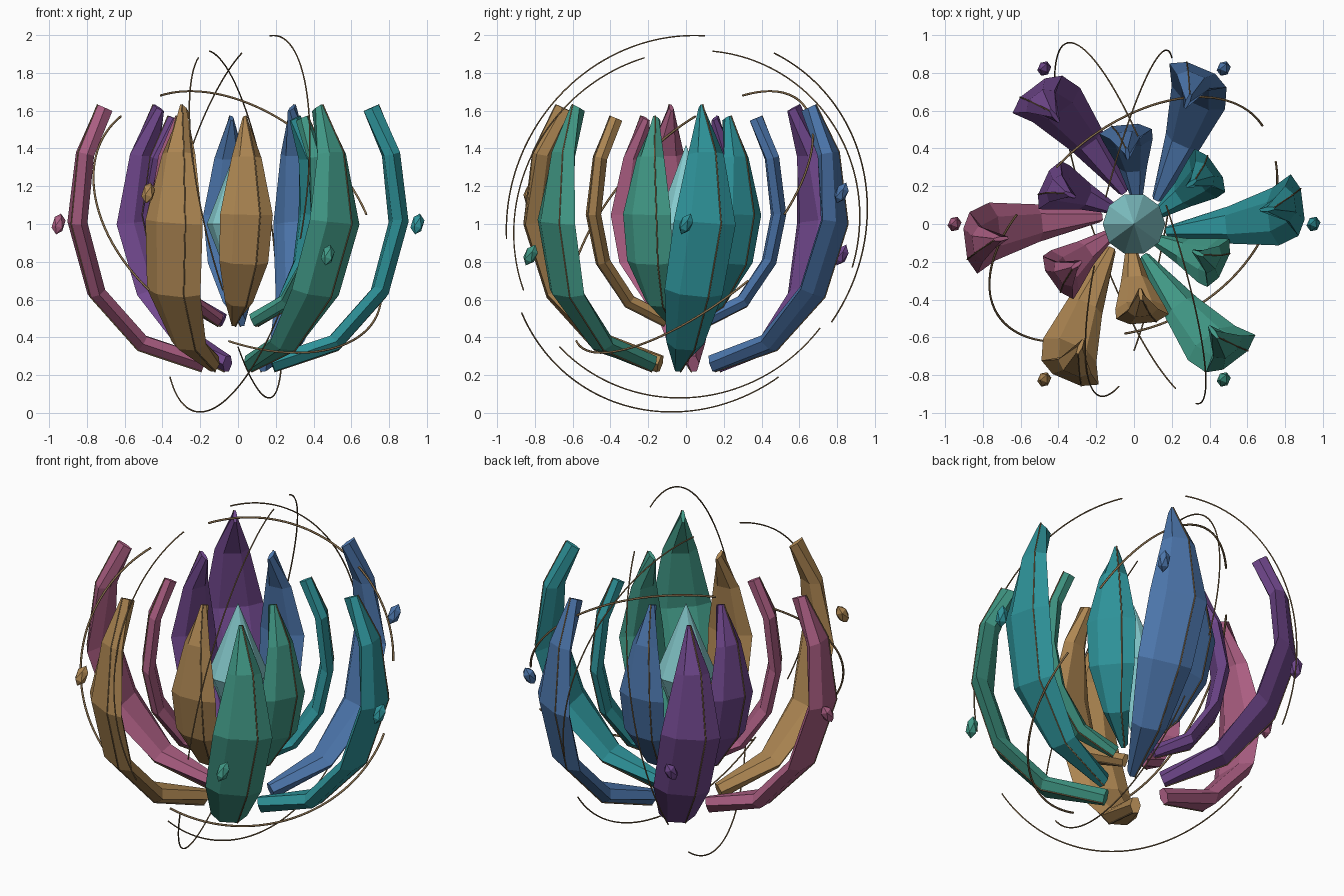
import bpy, bmesh, math
from mathutils import Vector, Matrix

if "Cube" in bpy.data.objects:
    bpy.data.objects.remove(bpy.data.objects["Cube"])


def material(name, rgb):
    m = bpy.data.materials.new(name)
    m.diffuse_color = (*rgb, 1)
    m.use_nodes = True
    m.node_tree.nodes["Principled BSDF"].inputs["Base Color"].default_value = m.diffuse_color
    return m


# Petal colours in order around the flower
COLOURS = [
    material("teal", (0.027, 0.29, 0.32)),
    material("blue", (0.072, 0.18, 0.41)),
    material("purple", (0.165, 0.065, 0.27)),
    material("pink", (0.40, 0.11, 0.22)),
    material("gold", (0.42, 0.24, 0.085)),
    material("green", (0.053, 0.32, 0.24)),
]
PALE = material("pale_teal", (0.24, 0.60, 0.62))
WIRE = material("bronze", (0.25, 0.16, 0.075))


def finish(name, bm, mat):
    bmesh.ops.recalc_face_normals(bm, faces=bm.faces)
    me = bpy.data.meshes.new(name)
    bm.to_mesh(me)
    bm.free()
    me.materials.append(mat)
    ob = bpy.data.objects.new(name, me)
    bpy.context.collection.objects.link(ob)
    return ob


def wire(name, pts, radius):
    cu = bpy.data.curves.new(name, 'CURVE')
    cu.dimensions = '3D'
    cu.bevel_depth = radius
    cu.bevel_resolution = 1
    cu.use_fill_caps = True
    sp = cu.splines.new('POLY')
    sp.points.add(len(pts) - 1)
    for p, co in zip(sp.points, pts):
        p.co = (*co, 1)
    cu.materials.append(WIRE)
    ob = bpy.data.objects.new(name, cu)
    bpy.context.collection.objects.link(ob)


def petal(name, stations, thick, angle, mat):
    """Six-sided tube along a path; stations are (radius, sideways, z, half width)."""
    turn = Matrix.Rotation(angle, 3, 'Z')
    path = [Vector(s[:3]) for s in stations]
    bm = bmesh.new()
    rings = []
    for i, c in enumerate(path):
        along = (path[min(i + 1, len(path) - 1)] - path[max(i - 1, 0)]).normalized()
        lean = math.atan2(c.y, c.x)
        side = Vector((-math.sin(lean), math.cos(lean), 0))
        side = (side - along * side.dot(along)).normalized()
        out = side.cross(along)
        w = stations[i][3]
        rings.append([bm.verts.new(turn @ (c + side * w * math.cos(k * math.pi / 3)
                                           + out * thick * math.sin(k * math.pi / 3)))
                      for k in range(6)])
    for a, b in zip(rings, rings[1:]):
        for k in range(6):
            bm.faces.new((a[k], a[(k + 1) % 6], b[(k + 1) % 6], b[k]))
    bm.faces.new(rings[0])
    bm.faces.new(rings[-1])
    ridge = [r[1].co.copy() for r in rings]
    finish(name, bm, mat)
    wire(name + "_vein", ridge, 0.004)


OUTER = [(.18, -.04, .26, .03), (.51, -.005, .37, .10), (.75, .04, .64, .155),
         (.85, .10, 1.01, .165), (.81, .105, 1.37, .095), (.705, .078, 1.615, .012)]
INNER = [(.10, -.02, .49, .02), (.30, .005, .59, .075), (.44, .03, .80, .13),
         (.49, .045, 1.05, .14), (.455, .045, 1.35, .08), (.37, .035, 1.56, .012)]

for i, mat in enumerate(COLOURS):
    a = i * math.pi / 3
    petal(f"outer_petal_{mat.name}", OUTER, .05, a, mat)
    petal(f"inner_petal_{mat.name}", INNER, .04, a + math.pi / 6, mat)

    # Small floating gem outside each outer petal
    bm = bmesh.new()
    bmesh.ops.create_icosphere(bm, subdivisions=1, radius=1)
    place = (Matrix.Translation((.95 * math.cos(a), .95 * math.sin(a), 1 + .19 * math.sin(2 * a)))
             @ Matrix.Rotation(math.radians(-25), 4, 'X') @ Matrix.Rotation(math.radians(12), 4, 'Y')
             @ Matrix.Diagonal((.036, .036, .062, 1)))
    bmesh.ops.transform(bm, matrix=place, verts=bm.verts)
    finish(f"gem_{mat.name}", bm, mat)

# Central crystal: ten-sided double pyramid
bm = bmesh.new()
waist = [bm.verts.new((.165 * math.cos(k * math.pi / 5), .165 * math.sin(k * math.pi / 5), 1.0))
         for k in range(10)]
for z in (1.42, .58):
    tip = bm.verts.new((0, 0, z))
    for k in range(10):
        bm.faces.new((waist[k], waist[(k + 1) % 10], tip))
finish("central_crystal", bm, PALE)


def arc(p, q, r, steps=48):
    """Points on the circle through p, q, r, running from p to r past q."""
    p, q, r = Vector(p), Vector(q), Vector(r)
    u, v = q - p, r - p
    n = u.cross(v)
    c = p + (v.length_squared * n.cross(u) + u.length_squared * v.cross(n)) / (2 * n.length_squared)
    n.normalize()
    x = p - c
    y = n.cross(x)
    total = math.atan2((r - c).dot(y), (r - c).dot(x)) % (2 * math.pi)
    return [c + x * math.cos(total * i / steps) + y * math.sin(total * i / steps)
            for i in range(steps + 1)]


# Thin orbit wires: three large, three medium, three small
ORBITS = [
    ((.17, .10, 1.996), (.36, -.63, 1.72), (.33, -.95, .92)),
    ((.02, .466, 1.905), (-.34, .96, 1.08), (-.42, .77, .48)),
    ((-.36, .49, .19), (-.20, -.08, .005), (.22, -.87, .53)),
    ((-.21, -.22, 1.88), (-.20, -.90, 1.10), (-.08, -.86, .65)),
    ((-.15, .14, 1.915), (.17, .92, 1.05), (.20, .88, .77)),
    ((0, -.67, .35), (.17, 0, .08), (.23, .71, .45)),
    ((-.41, .30, 1.68), (.10, .63, 1.62), (.68, .52, 1.05)),
    ((-.05, -.58, .38), (.45, -.35, .33), (.75, .33, .70)),
    ((-.62, .05, 1.57), (-.76, -.38, 1.17), (-.47, -.62, .65)),
]
for i, pts in enumerate(ORBITS):
    wire(f"orbit_wire_{i + 1}", arc(*pts), .004 if i < 6 else .006)
